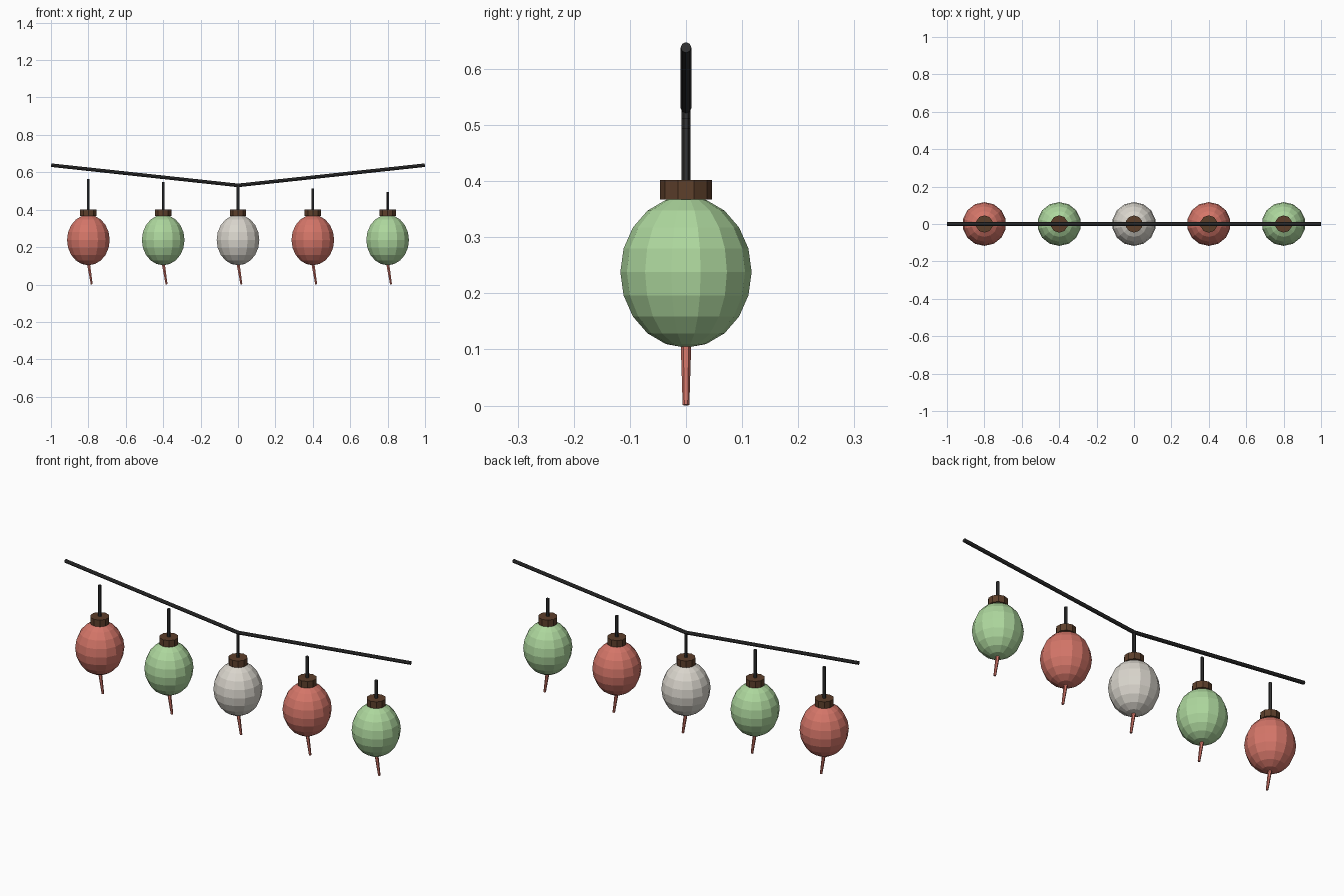
import bpy
import bmesh
from mathutils import Matrix, Vector

cube = bpy.data.objects.get("Cube")
if cube:
    bpy.data.objects.remove(cube, do_unlink=True)


def material(name, rgb):
    mat = bpy.data.materials.new(name)
    mat.use_nodes = True
    mat.diffuse_color = (*rgb, 1)
    mat.node_tree.nodes["Principled BSDF"].inputs["Base Color"].default_value = (*rgb, 1)
    return mat


RED = material("lantern red", (0.66, 0.18, 0.14))
GREEN = material("lantern green", (0.42, 0.68, 0.34))
WHITE = material("lantern white", (0.70, 0.67, 0.61))
BROWN = material("cap brown", (0.11, 0.05, 0.024))
BLACK = material("cord black", (0.033, 0.033, 0.033))


def finish(name, bm, mat):
    mesh = bpy.data.meshes.new(name)
    bm.to_mesh(mesh)
    bm.free()
    mesh.materials.append(mat)
    obj = bpy.data.objects.new(name, mesh)
    bpy.context.collection.objects.link(obj)
    return obj


def rod(name, start, end, r_start, r_end, sides, mat):
    """Straight or tapered prism between two points."""
    start, end = Vector(start), Vector(end)
    axis = end - start
    turn = Vector((0, 0, 1)).rotation_difference(axis).to_matrix().to_4x4()
    bm = bmesh.new()
    bmesh.ops.create_cone(bm, cap_ends=True, segments=sides, radius1=r_start,
                          radius2=r_end, depth=axis.length,
                          matrix=Matrix.Translation((start + end) / 2) @ turn)
    return finish(name, bm, mat)


def globe(name, centre, radius, height, mat):
    """Faceted, slightly tall paper body."""
    bm = bmesh.new()
    bmesh.ops.create_uvsphere(bm, u_segments=14, v_segments=10, radius=1,
                              matrix=Matrix.Translation(centre)
                              @ Matrix.Diagonal((radius, radius, height, 1)))
    return finish(name, bm, mat)


# Main cord, sagging to the middle
LOW, HIGH = 0.53, 0.638
for side, x in (("right", -0.999), ("left", 0.999)):
    rod("cord_" + side, (x, 0, HIGH), (0, 0, LOW), 0.0095, 0.0095, 8, BLACK)

# Five lanterns, each with hanger, cap, body and tassel
for i, colour in enumerate((RED, GREEN, WHITE, RED, GREEN)):
    x = 0.4 * (i - 2)
    tag = f"_{i + 1}"
    hanger_top = LOW - 0.044 * x
    rod("hanger" + tag, (x, 0, 0.39), (x, 0, hanger_top), 0.008, 0.008, 6, BLACK)
    rod("cap" + tag, (x, 0, 0.367), (x, 0, 0.402), 0.046, 0.046, 10, BROWN)
    globe("lantern" + tag, (x, 0, 0.238), 0.117, 0.135, colour)
    rod("tassel" + tag, (x, 0, 0.115), (x + 0.018, 0, 0.001), 0.0095, 0.006, 6, RED)
